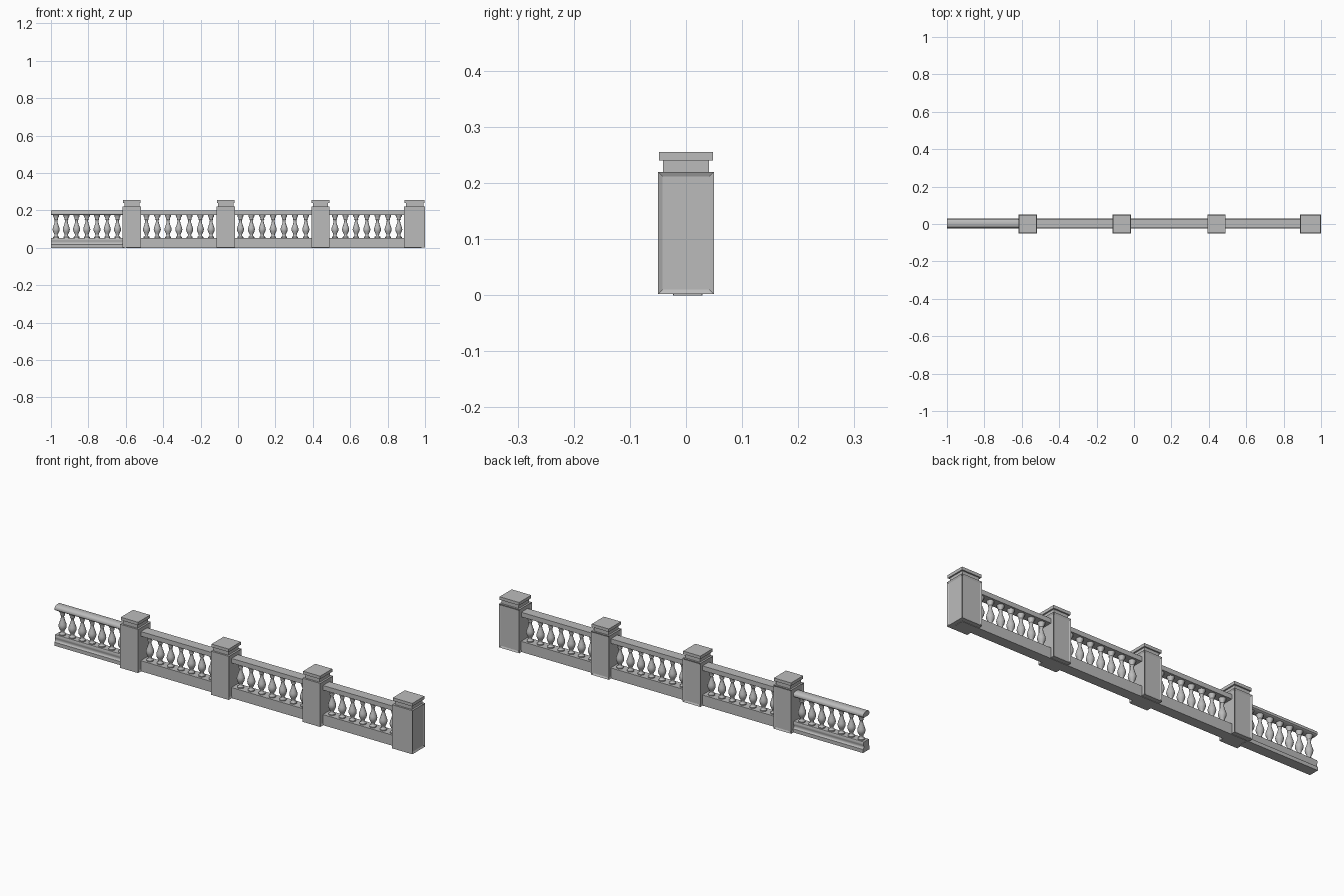
import bpy, bmesh, math

cube = bpy.data.objects.get("Cube")
if cube:
    bpy.data.objects.remove(cube)

stone = bpy.data.materials.new("grey_stone")
stone.use_nodes = True
GREY = (0.5, 0.5, 0.5, 1)
stone.diffuse_color = GREY
stone.node_tree.nodes["Principled BSDF"].inputs["Base Color"].default_value = GREY


def finish(name, bm, smooth=False):
    bmesh.ops.recalc_face_normals(bm, faces=bm.faces)
    mesh = bpy.data.meshes.new(name)
    bm.to_mesh(mesh)
    bm.free()
    mesh.materials.append(stone)
    ob = bpy.data.objects.new(name, mesh)
    bpy.context.collection.objects.link(ob)
    if smooth:
        bpy.ops.object.select_all(action='DESELECT')
        ob.select_set(True)
        bpy.context.view_layer.objects.active = ob
        bpy.ops.object.shade_smooth_by_angle(angle=math.radians(40))
    return ob


def add_box(bm, x0, x1, y0, y1, z0, z1):
    vs = bmesh.ops.create_cube(bm, size=1)["verts"]
    for v in vs:
        v.co = ((x0 + x1) / 2 + v.co.x * (x1 - x0),
                (y0 + y1) / 2 + v.co.y * (y1 - y0),
                (z0 + z1) / 2 + v.co.z * (z1 - z0))


def extrude_profile(name, points, x0, x1, smooth=False):
    """Run a (y, z) cross-section along x."""
    bm = bmesh.new()
    face = bm.faces.new([bm.verts.new((x0, y, z)) for y, z in points])
    new = bmesh.ops.extrude_face_region(bm, geom=[face])["geom"]
    bm.faces.ensure_lookup_table()
    moved = [g for g in new if isinstance(g, bmesh.types.BMVert)]
    bmesh.ops.translate(bm, verts=moved, vec=(x1 - x0, 0, 0))
    return finish(name, bm, smooth)


def mirrored(half, mid):
    """Complete a symmetric profile from its (half width, z) side."""
    return [(mid + w, z) for w, z in half] + [(mid - w, z) for w, z in reversed(half)]


def make_post(index, x0, x1):
    mid = (x0 + x1) / 2
    half = (x1 - x0) / 2
    # Body with recessed panels on the sides and back
    bm = bmesh.new()
    add_box(bm, x0, x1, -0.05, 0.05, 0.002, 0.22)
    bm.normal_update()
    sides = [f for f in bm.faces if abs(f.normal.x) > 0.9 or f.normal.y > 0.9]
    bmesh.ops.inset_individual(bm, faces=sides, thickness=0.012, depth=-0.004)
    finish(f"post_body_{index}", bm)
    # Neck and cap slab
    bm = bmesh.new()
    add_box(bm, mid - half + 0.009, mid + half - 0.009, -0.041, 0.041, 0.218, 0.241)
    finish(f"post_neck_{index}", bm)
    bm = bmesh.new()
    add_box(bm, mid - half + 0.002, mid + half - 0.002, -0.048, 0.048, 0.24, 0.255)
    finish(f"post_cap_{index}", bm)


# Lathe profile of a baluster: radius, height
BALUSTER = [(0.016, 0.052), (0.016, 0.058), (0.010, 0.062), (0.008, 0.068),
            (0.011, 0.076), (0.017, 0.088), (0.019, 0.098), (0.017, 0.108),
            (0.012, 0.122), (0.008, 0.136), (0.007, 0.146), (0.011, 0.152),
            (0.010, 0.158), (0.016, 0.168), (0.017, 0.178)]
MID_Y = 0.003


def make_balusters(index, x0, x1, count=7):
    bm = bmesh.new()
    step = (x1 - x0) / count
    for i in range(count):
        x = x0 + (i + 0.5) * step
        line = [bm.verts.new((x + r, MID_Y, z)) for r, z in BALUSTER]
        edges = [bm.edges.new(p) for p in zip(line, line[1:])]
        bmesh.ops.spin(bm, geom=line + edges, cent=(x, MID_Y, 0), axis=(0, 0, 1),
                       angle=math.tau, steps=16, use_merge=True)
    bmesh.ops.remove_doubles(bm, verts=bm.verts, dist=0.0001)
    finish(f"balusters_{index}", bm, smooth=True)


# Posts
posts = [(-0.617, -0.518), (-0.115, -0.016), (0.392, 0.490), (0.888, 1.0)]
for n, (a, b) in enumerate(posts, 1):
    make_post(n, a, b)

# Cross-sections: moulded for the open end, plain for the rest
moulded_base = mirrored([(0.026, 0), (0.026, 0.018), (0.021, 0.022), (0.019, 0.030),
                         (0.022, 0.037), (0.023, 0.044), (0.020, 0.053)], MID_Y)
moulded_rail = mirrored([(0.018, 0.174), (0.024, 0.179), (0.025, 0.187),
                         (0.021, 0.194), (0.013, 0.199)], MID_Y)
plain_base = mirrored([(0.026, 0), (0.026, 0.053)], MID_Y)
plain_rail = mirrored([(0.025, 0.175), (0.025, 0.198)], MID_Y)

# Railing sections between posts
starts = [-1.0] + [b for a, b in posts[:-1]]
ends = [a for a, b in posts]
for n, (a, b) in enumerate(zip(starts, ends), 1):
    open_end = n == 1
    inner = a if open_end else a - 0.01
    extrude_profile(f"base_rail_{n}", moulded_base if open_end else plain_base,
                    inner, b + 0.01, open_end)
    extrude_profile(f"top_rail_{n}", moulded_rail if open_end else plain_rail,
                    inner, b + 0.01, open_end)
    make_balusters(n, a, b)

# Footing running beneath the posts
bm = bmesh.new()
add_box(bm, -0.6, 0.98, MID_Y - 0.025, MID_Y + 0.025, 0.0, 0.01)
finish("footing", bm)
